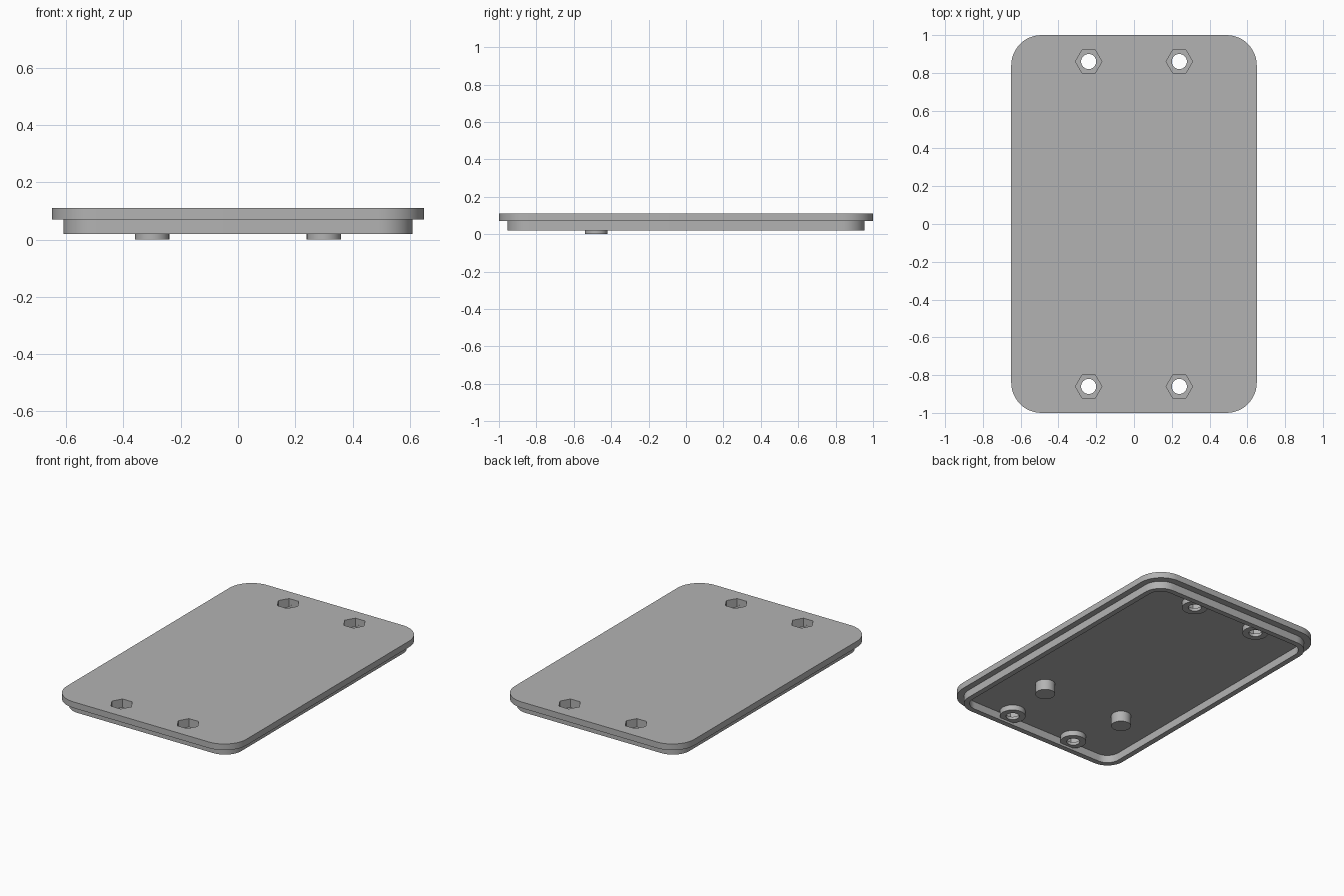
import bpy, bmesh, math
from mathutils import Vector

cube = bpy.data.objects.get("Cube")
if cube:
    bpy.data.objects.remove(cube, do_unlink=True)

GREY = (0.45, 0.45, 0.45, 1)
grey = bpy.data.materials.new("plain_grey")
grey.use_nodes = True
grey.diffuse_color = GREY
grey.node_tree.nodes["Principled BSDF"].inputs["Base Color"].default_value = GREY


def ring(cx, cy, radius, sides):
    """Regular polygon outline with a corner on the x axis."""
    return [(cx + radius * math.cos(math.tau * i / sides),
             cy + radius * math.sin(math.tau * i / sides)) for i in range(sides)]


def rounded_rect(hx, hy, radius, steps=12):
    """Rectangle outline with rounded corners."""
    points = []
    for quarter, (sx, sy) in enumerate([(1, 1), (-1, 1), (-1, -1), (1, -1)]):
        for i in range(steps + 1):
            a = (quarter + i / steps) * math.pi / 2
            points.append((sx * (hx - radius) + radius * math.cos(a),
                           sy * (hy - radius) + radius * math.sin(a)))
    return points


def slab(name, outlines, z0, z1):
    """Extrude an outer outline, with any inner outlines left as holes."""
    bm = bmesh.new()
    edges = []
    for outline in outlines:
        verts = [bm.verts.new((x, y, z0)) for x, y in outline]
        edges += [bm.edges.new((v, verts[i - 1])) for i, v in enumerate(verts)]
    bmesh.ops.triangle_fill(bm, edges=edges, use_beauty=True, normal=Vector((0, 0, 1)))
    result = bmesh.ops.extrude_face_region(bm, geom=bm.faces[:])
    top = [g for g in result["geom"] if isinstance(g, bmesh.types.BMVert)]
    bmesh.ops.translate(bm, verts=top, vec=(0, 0, z1 - z0))
    bmesh.ops.recalc_face_normals(bm, faces=bm.faces[:])
    mesh = bpy.data.meshes.new(name)
    bm.to_mesh(mesh)
    bm.free()
    mesh.materials.append(grey)
    obj = bpy.data.objects.new(name, mesh)
    bpy.context.collection.objects.link(obj)
    bpy.ops.object.select_all(action="DESELECT")
    obj.select_set(True)
    bpy.context.view_layer.objects.active = obj
    bpy.ops.object.shade_smooth_by_angle(angle=math.radians(30))
    return obj


UNDERSIDE, TOP = 0.07, 0.11
SEAT, BOSS_END = 0.055, 0.035
screws = [(sx * 0.24, sy * 0.86) for sx in (-1, 1) for sy in (-1, 1)]
hexes = [ring(x, y, 0.07, 6) for x, y in screws]

# Lid plate with hexagonal nut pockets
slab("lid_plate", [rounded_rect(0.65, 1.0, 0.16)] + hexes, UNDERSIDE, TOP)

# Rim that drops into the box
slab("inner_rim", [rounded_rect(0.61, 0.955, 0.12), rounded_rect(0.575, 0.92, 0.085)],
     0.02, UNDERSIDE)

# Screw bosses: pocket wall above, drilled seat below
for i, (x, y) in enumerate(screws):
    outer = ring(x, y, 0.078, 48)
    slab(f"boss_wall_{i + 1}", [outer, hexes[i]], SEAT, UNDERSIDE)
    slab(f"boss_seat_{i + 1}", [outer, ring(x, y, 0.04, 32)], BOSS_END, SEAT)

# Support pegs underneath
for side, x in (("left", 0.3), ("right", -0.3)):
    slab(f"{side}_peg", [ring(x, -0.48, 0.06, 40)], 0, UNDERSIDE)
